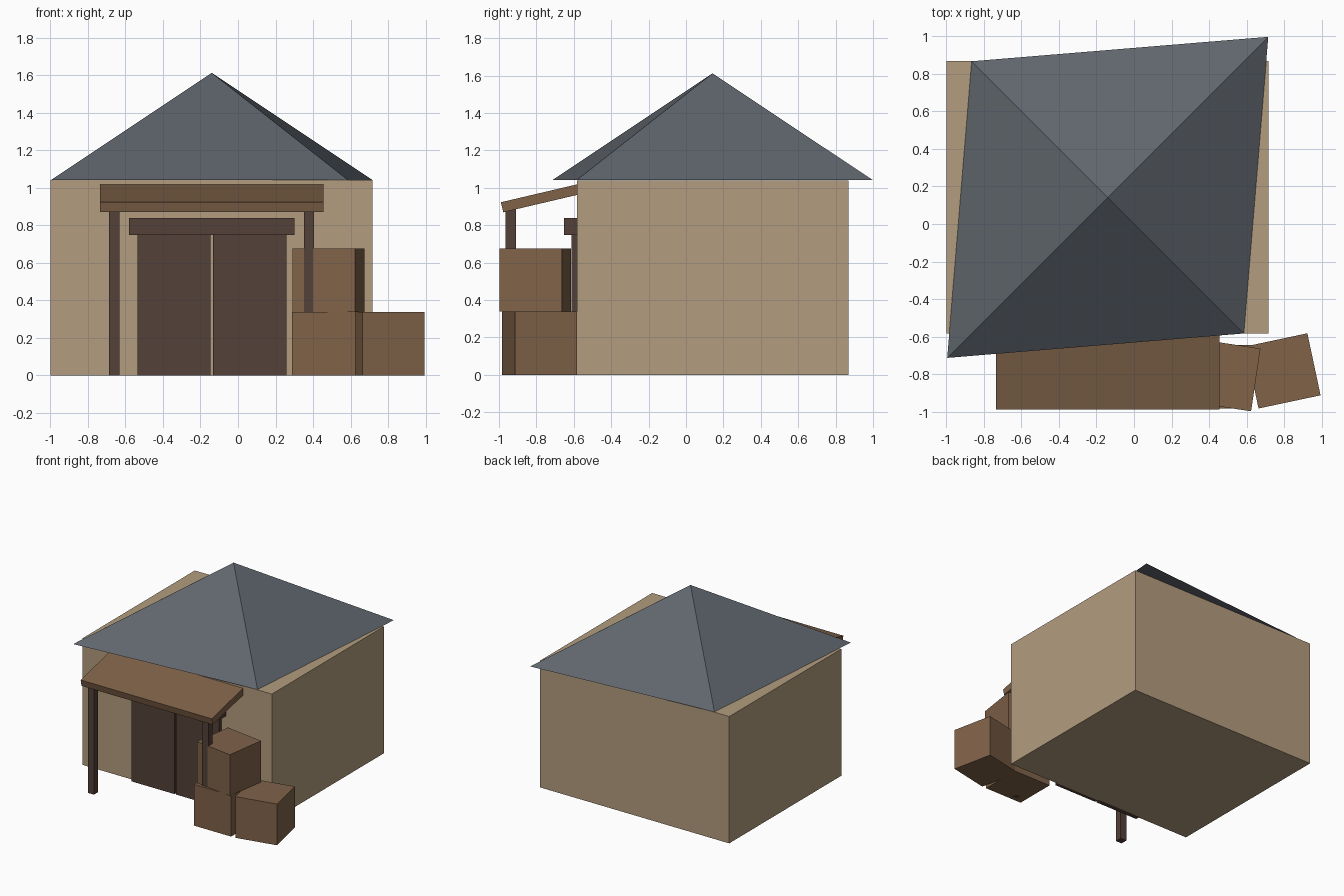
import bpy
from math import radians

if "Cube" in bpy.data.objects:
    bpy.data.objects.remove(bpy.data.objects["Cube"])


def material(name, rgb):
    m = bpy.data.materials.new(name)
    m.diffuse_color = (*rgb, 1)
    m.use_nodes = True
    m.node_tree.nodes["Principled BSDF"].inputs["Base Color"].default_value = m.diffuse_color
    return m


PLASTER = material("plaster", (0.45, 0.335, 0.21))
SLATE = material("slate", (0.115, 0.132, 0.152))
DARK_WOOD = material("dark_wood", (0.088, 0.052, 0.040))
WOOD = material("wood", (0.215, 0.122, 0.066))


def box(name, centre, size, mat, rot=(0, 0, 0)):
    bpy.ops.mesh.primitive_cube_add(size=1, location=centre,
                                    rotation=[radians(a) for a in rot])
    ob = bpy.context.object
    ob.name = name
    ob.scale = size
    ob.data.materials.append(mat)
    return ob


# Building body
box("walls", (-0.142, 0.142, 0.52), (1.716, 1.452, 1.04), PLASTER)

# Four-sided roof, stretched along one diagonal
bpy.ops.mesh.primitive_cone_add(vertices=4, radius1=1, depth=0.57,
                                location=(-0.14, 0.142, 1.327),
                                rotation=(0, 0, radians(45)))
roof = bpy.context.object
roof.name = "roof"
roof.scale = (1.21, 1.026, 1)
roof.data.materials.append(SLATE)

# Double door with lintel
for side, x in (("left", -0.341), ("right", 0.063)):
    box(side + "_door", (x, -0.593, 0.375), (0.39, 0.04, 0.75), DARK_WOOD)
box("door_lintel", (-0.14, -0.609, 0.794), (0.88, 0.085, 0.09), DARK_WOOD)

# Lean-to porch on two posts
box("porch_roof", (-0.14, -0.779, 0.944), (1.19, 0.42, 0.055), WOOD, (13.2, 0, 0))
for side, x in (("left", -0.66), ("right", 0.378)):
    box(side + "_porch_post", (x, -0.937, 0.445), (0.055, 0.055, 0.89), DARK_WOOD)

# Stacked crates
C = 0.338
for name, x, y, level, turn in (("lower_left_crate", 0.457, -0.815, 0, 0),
                                ("lower_right_crate", 0.794, -0.783, 0, 12),
                                ("upper_crate", 0.482, -0.806, 1, -8.5)):
    box(name, (x, y, C * (level + 0.5)), (C, C, C), WOOD, (0, 0, turn))
